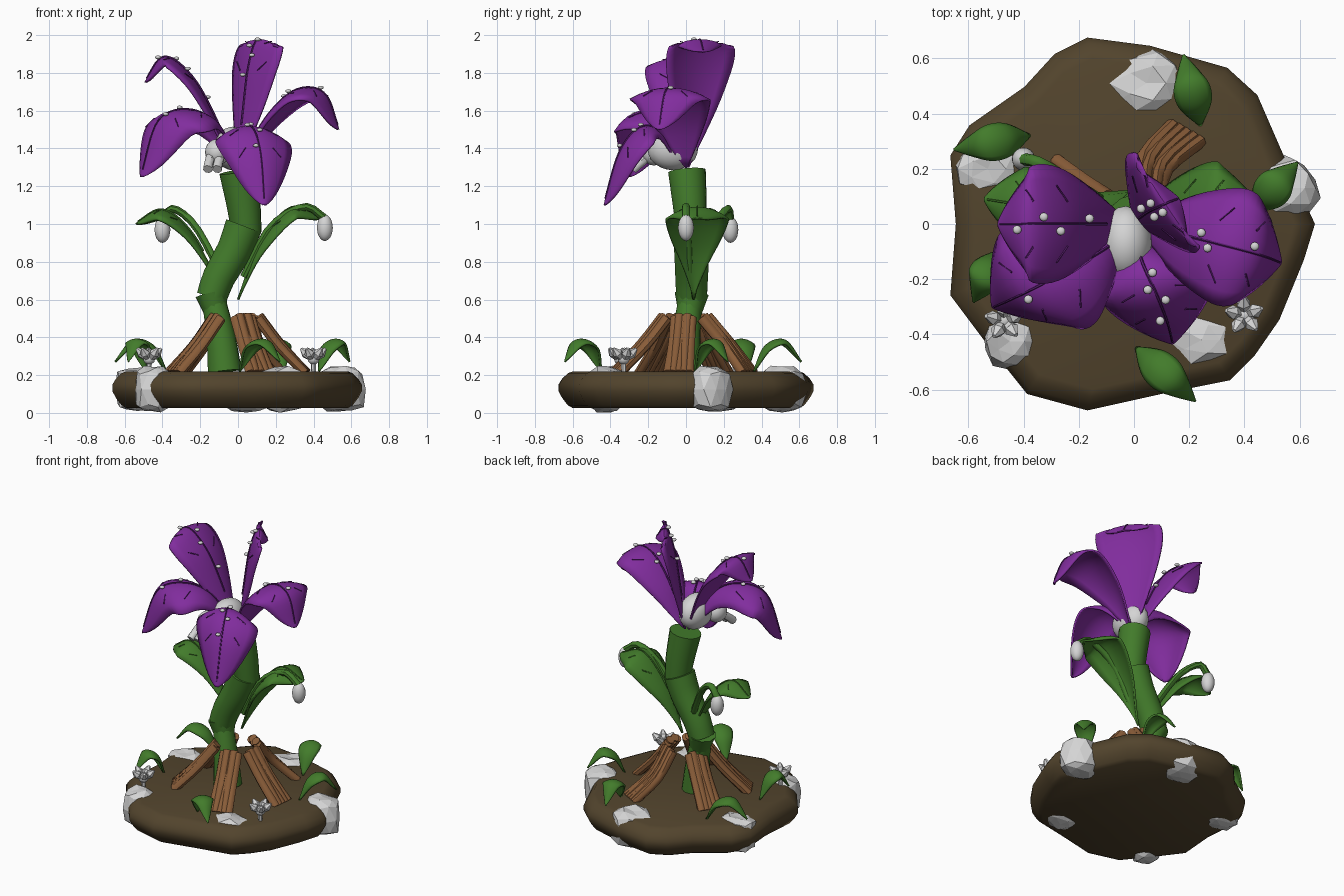
import bpy, bmesh, math, random
from mathutils import Vector, Matrix

random.seed(4)
cube = bpy.data.objects.get("Cube")
if cube:
    bpy.data.objects.remove(cube, do_unlink=True)


def material(name, r, g, b):
    m = bpy.data.materials.new(name)
    m.use_nodes = True
    m.diffuse_color = (r, g, b, 1)
    node = next(n for n in m.node_tree.nodes if n.type == 'BSDF_PRINCIPLED')
    node.inputs["Base Color"].default_value = (r, g, b, 1)
    node.inputs["Roughness"].default_value = 0.8
    return m


SOIL = material("soil brown", 0.085, 0.058, 0.026)
BARK = material("bark brown", 0.25, 0.108, 0.04)
GREEN = material("leaf green", 0.055, 0.2, 0.024)
PURPLE = material("petal purple", 0.22, 0.026, 0.34)
VEIN = material("vein purple", 0.1, 0.013, 0.16)
WHITE = material("pale white", 0.66, 0.66, 0.66)


def finish(bm, name, mat, smooth=True, thick=0):
    bmesh.ops.recalc_face_normals(bm, faces=bm.faces)
    me = bpy.data.meshes.new(name)
    bm.to_mesh(me)
    bm.free()
    me.materials.append(mat)
    ob = bpy.data.objects.new(name, me)
    bpy.context.collection.objects.link(ob)
    if smooth:
        for o in bpy.context.selected_objects:
            o.select_set(False)
        ob.select_set(True)
        bpy.context.view_layer.objects.active = ob
        bpy.ops.object.shade_smooth_by_angle(angle=math.radians(45))
    if thick:
        mod = ob.modifiers.new("thickness", 'SOLIDIFY')
        mod.thickness = thick
        mod.offset = 0
    return ob


def spline(pts, t):
    # Catmull-Rom point at t in 0..1
    p = [Vector(q) for q in pts]
    p = [2 * p[0] - p[1]] + p + [2 * p[-1] - p[-2]]
    f = min(max(t, 0), 1) * (len(pts) - 1)
    i = min(int(f), len(pts) - 2)
    f -= i
    a, b, c, d = p[i:i + 4]
    return 0.5 * (2 * b + (c - a) * f + (2 * a - 5 * b + 4 * c - d) * f ** 2
                  + (3 * b - a - 3 * c + d) * f ** 3)


def loft(bm, rings, closed=True):
    rows = [[bm.verts.new(v) for v in r] for r in rings]
    n = len(rows[0])
    for a, b in zip(rows, rows[1:]):
        for i in range(n if closed else n - 1):
            j = (i + 1) % n
            bm.faces.new((a[i], a[j], b[j], b[i]))
    if closed:
        bm.faces.new(rows[0])
        bm.faces.new(rows[-1])


def add_tube(bm, pts, r0, r1, steps=8, sides=8):
    rings = []
    for k in range(steps + 1):
        t = k / steps
        c = spline(pts, t)
        d = (spline(pts, t + 0.02) - spline(pts, t - 0.02)).normalized()
        u = d.cross(Vector((0.3, 1, 0.15))).normalized()
        w = d.cross(u)
        r = r0 + (r1 - r0) * t
        rings.append([c + r * (u * math.cos(a) + w * math.sin(a))
                      for a in (math.tau * i / sides for i in range(sides))])
    loft(bm, rings)


def tube(name, mat, pts, r0, r1, steps=8, sides=8):
    bm = bmesh.new()
    add_tube(bm, pts, r0, r1, steps, sides)
    return finish(bm, name, mat)


def add_ball(bm, pos, size, sub=2):
    m = Matrix.Translation(pos) @ Matrix.Diagonal((*size, 1))
    return bmesh.ops.create_icosphere(bm, subdivisions=sub, radius=1, matrix=m)["verts"]


def blade(name, mat, pts, half, side, droop, vein_mat=None, peak=1.3, full=1.0, thick=0.012):
    # Arched petal or leaf whose edges hang below its midrib; a low full value rounds the tip
    side = Vector(side).normalized()

    def surf(t, s, lift=0.0):
        d = (spline(pts, t + 0.06) - spline(pts, t - 0.06)).normalized()
        n = d.cross(side).normalized()
        if n.z < 0:
            n = -n
        w = half * max(0.03, max(0, math.sin(math.pi * min(max(t, 0), 1) ** peak)) ** full)
        return spline(pts, t) + side * s * w + n * (lift - droop * s * s * w / half)

    bm = bmesh.new()
    rows = [1 - (1 - k / 24) ** 1.4 for k in range(25)]
    loft(bm, [[surf(t, i / 4) for i in range(-4, 5)] for t in rows], closed=False)
    finish(bm, name, mat, thick=thick)
    if vein_mat:
        bm = bmesh.new()
        add_tube(bm, [surf(0.2 + 0.07 * i, 0, 0.008) for i in range(12)], 0.006, 0.004, 24, 5)
        for t in (0.48, 0.7):
            for s in (-1, 1):
                a, b = surf(t, s * 0.4, 0.006), surf(t + 0.06, s * 0.66, 0.01)
                add_tube(bm, [a, b], 0.004, 0.003, 1, 5)
        finish(bm, name + "_veins", vein_mat)
    return surf


# Soil slab with an irregular rounded rim
outline = [(-.17, .68), (.06, .65), (.34, .57), (.45, .47), (.55, .24), (.66, 0), (.62, -.13),
           (.53, -.35), (.44, -.48), (.35, -.57), (.1, -.62), (-.17, -.68), (-.39, -.62),
           (-.55, -.42), (-.67, -.26), (-.65, 0), (-.67, .25), (-.6, .36), (-.4, .5), (-.29, .62)]
bm = bmesh.new()
loft(bm, [[Vector((x * s, y * s, z)) for x, y in outline]
          for z, s in ((.025, .88), (.04, .92), (.08, .965), (.115, .993), (.15, .993),
                       (.18, .965), (.21, .92), (.22, .88))])
finish(bm, "soil_base", SOIL)

# Faceted rocks set through the slab
for i, (x, y, rx, ry) in enumerate([(.045, .51, .145, .125), (-.53, .2, .13, .095), (.545, .13, .13, .11),
                                    (.245, -.42, .135, .1), (-.45, -.425, .1, .105)]):
    bm = bmesh.new()
    for v in add_ball(bm, (x, y, .125), (rx, ry, .18)):
        k = random.uniform(.9, 1.1)
        v.co.x = x + (v.co.x - x) * k
        v.co.y = y + (v.co.y - y) * k
        v.co.z = min(max(v.co.z, random.uniform(0, .02)), random.uniform(.225, .25))
    finish(bm, f"rock_{i + 1}", WHITE, smooth=False)

# Root bundles made of parallel strands, each bundle bending sideways a little
for i, (x, y, bend) in enumerate([(-.31, .18, 0), (-.34, -.2, 0), (.12, -.37, 0), (.36, -.04, 0), (.19, .33, .04)]):
    d = Vector((x, y, 0)).normalized()
    s = Vector((-d.y, d.x, 0))
    foot = Vector((x, y, .21))
    top = Vector((-.01, 0, .5)) + d * .12
    mid = top.lerp(foot, .5) - d * .015 + s * bend
    bm = bmesh.new()
    for k in range(-2, 3):
        o = s * k * .022
        lift = Vector((0, 0, .012 * (k % 2)))
        add_tube(bm, [top + o + lift, mid + o * 1.05 + lift, foot + o * 1.3], .028, .026, 6, 8)
    finish(bm, f"root_{i + 1}", BARK)

# Stem sections with a pinched knot above the roots
tube("stem_lower", GREEN, [(-.07, -.01, .22), (-.09, 0, .4), (-.125, .02, .58)], .09, .064, 6, 16)
tube("stem_knot", GREEN, [(-.115, .02, .52), (-.14, .03, .63)], .06, .09, 2, 10)
tube("stem_middle", GREEN, [(-.14, .03, .61), (-.1, .03, .72), (-.02, .03, .86), (.03, .03, .99)], .082, .1, 6, 16)
tube("stem_upper", GREEN, [(.045, .03, .95), (.03, .02, 1.1), (0, .005, 1.28)], .08, .1, 6, 16)

# Stem leaves
blade("stem_leaf_left", GREEN, [(-.1, .05, .68), (-.25, .06, .95), (-.4, .07, 1.07), (-.54, .09, 1.0)],
      .135, (.1, 1, 0), .05, GREEN, 1.5, .8)
blade("stem_leaf_right", GREEN, [(0, .04, .6), (.11, .05, .88), (.28, .06, 1.08), (.45, .06, 1.03)],
      .165, (0, 1, 0), .06, GREEN, 1.5, .8)

# Hanging buds on curved stalks
for name, path in (("left", [(-.08, .06, .72), (-.22, .15, .98), (-.34, .22, 1.08), (-.4, .235, 1.02)]),
                   ("right", [(.03, .02, .72), (.17, .01, .98), (.35, 0, 1.09), (.46, 0, 1.03)])):
    tube("bud_stalk_" + name, GREEN, path, .02, .022, 10)
    bm = bmesh.new()
    add_ball(bm, Vector(path[-1]) - Vector((0, 0, .05)), (.042, .042, .07), 3)
    finish(bm, "bud_" + name, WHITE)

# Small ground leaves, each from a root point to a drooping tip
for i, (a, b) in enumerate([((-.38, .32), (-.65, .27)), ((.24, .36), (.18, .61)), ((.43, .05), (.59, .22)),
                            ((.01, -.45), (.22, -.64)), ((-.49, -.1), (-.58, -.28))]):
    a, b = Vector((*a, .22)), Vector((*b, .27))
    d = b - a
    blade(f"ground_leaf_{i + 1}", GREEN, [a, a + d * .25 + Vector((0, 0, .12)),
          a + d * .65 + Vector((0, 0, .13)), b], .065, (-d.y, d.x, 0), .025, peak=.95)

# White ground blossoms with stubby upright petals
for i, (x, y) in enumerate([(-.47, -.35), (.4, -.33)]):
    bm = bmesh.new()
    c = Vector((x, y, .285))
    add_tube(bm, [(x, y, .2), c], .012, .015, 1, 6)
    add_ball(bm, c, (.032, .032, .03))
    for k in range(5):
        a = math.tau * (k + .3) / 5
        d = Vector((math.cos(a), math.sin(a), 0))
        add_tube(bm, [c + d * .01, c + d * .042 + Vector((0, 0, .03))], .014, .027, 2, 6)
        add_tube(bm, [c + d * .042 + Vector((0, 0, .03)), c + d * .068 + Vector((0, 0, .055))], .027, .008, 2, 6)
    finish(bm, f"ground_blossom_{i + 1}", WHITE)

# Flower centre and stamens
bm = bmesh.new()
add_ball(bm, (-.03, -.07, 1.4), (.095, .135, .115), 3)
add_ball(bm, (-.11, -.17, 1.38), (.065, .07, .07), 3)
finish(bm, "flower_centre", WHITE)
for i, x in enumerate((-.15, -.1)):
    tube(f"stamen_{i + 1}", WHITE, [(x + .02, -.14, 1.4), (x, -.22, 1.34), (x - .01, -.28, 1.29)], .024, .026, 4)

# Petals: path, half width, side direction, edge droop, widest point, and dew positions along the rib
petals = {
    "right_front": ([(-.02, -.03, 1.3), (-.12, -.1, 1.52), (-.26, -.18, 1.6), (-.42, -.26, 1.54),
                     (-.51, -.3, 1.25)], .225, (-.64, .77, 0), .11, 1.5, (.55, .7)),
    "front": ([(0, -.04, 1.32), (.03, -.14, 1.49), (.08, -.25, 1.5), (.12, -.35, 1.37),
               (.14, -.43, 1.1)], .2, (1, .25, 0), .08, 1.3, (.35, .45, .55, .7)),
    "left": ([(.02, 0, 1.3), (.14, -.03, 1.54), (.3, -.07, 1.7), (.45, -.11, 1.69),
              (.53, -.14, 1.5)], .215, (.25, .97, 0), .06, 1.25, (.42, .47, .7)),
    "right_back": ([(-.02, 0, 1.3), (-.13, 0, 1.57), (-.25, 0, 1.78), (-.39, 0, 1.88),
                    (-.49, 0, 1.75)], .215, (0, 1, 0), .05, 1.35, (.35, .55, .65, .8)),
    "back": ([(0, .01, 1.3), (.03, .03, 1.58), (.06, .05, 1.83), (.105, .07, 1.97),
              (.16, .09, 1.91)], .215, (-.56, .83, 0), .04, 1.35, (.45, .58, .66, .73)),
}
for name, (path, half, side, droop, peak, dew) in petals.items():
    surf = blade("petal_" + name, PURPLE, path, half, side, droop, VEIN, peak, .7)
    bm = bmesh.new()
    for i, t in enumerate(dew):
        add_ball(bm, surf(t, .12 * (-1) ** i, .018), (.016, .016, .01))
    finish(bm, "dew_" + name, WHITE)
